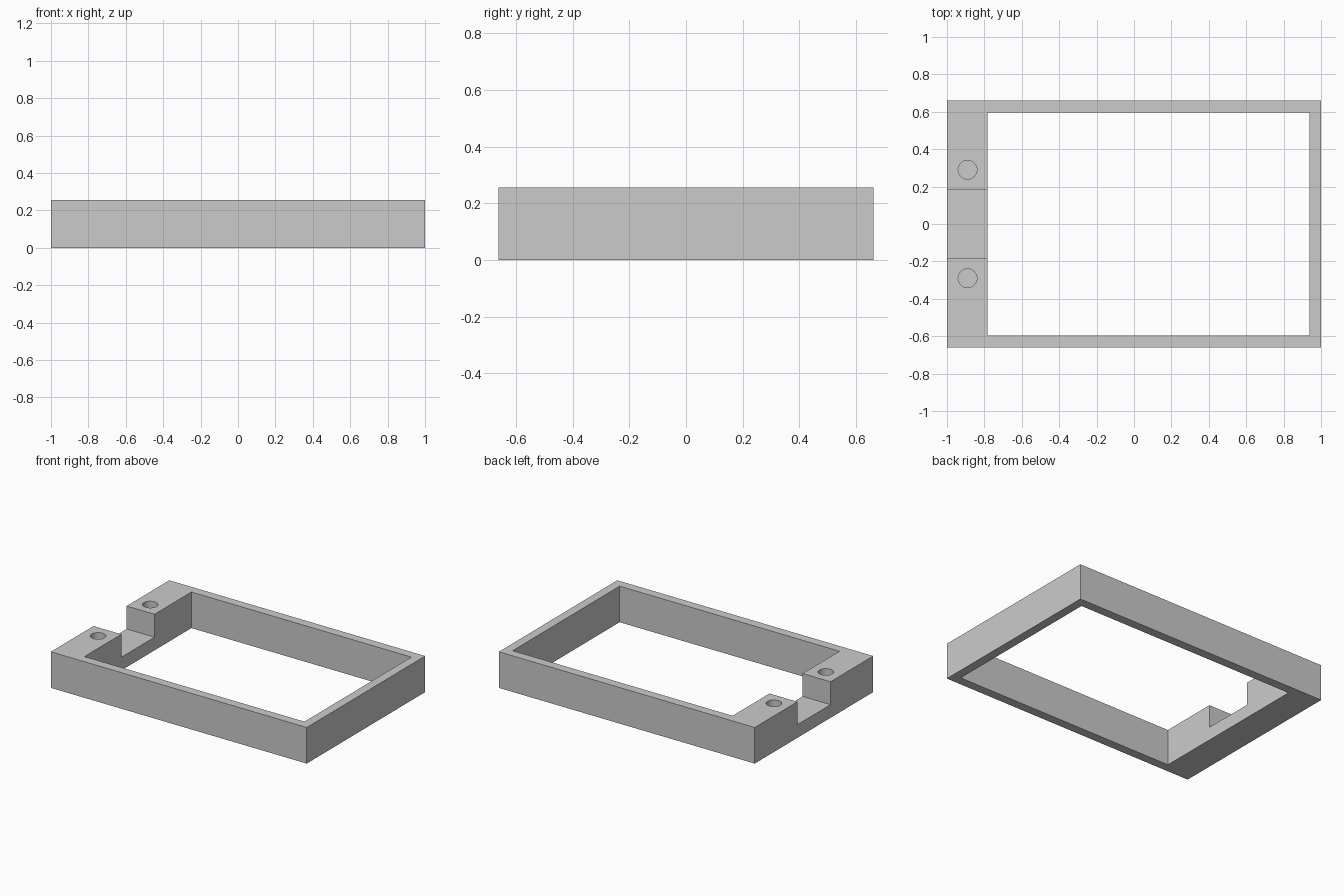
import bpy

cube = bpy.data.objects.get("Cube")
if cube:
    bpy.data.objects.remove(cube, do_unlink=True)

HEIGHT = 0.255
NOTCH_FLOOR = 0.093
HOLE_FLOOR = 0.093

grey = bpy.data.materials.new("plain_grey")
grey.use_nodes = True
colour = (0.6, 0.6, 0.6, 1)
grey.diffuse_color = colour
grey.node_tree.nodes["Principled BSDF"].inputs["Base Color"].default_value = colour


def box(name, low, high):
    """Box between two opposite corners."""
    centre = [(a + b) / 2 for a, b in zip(low, high)]
    bpy.ops.mesh.primitive_cube_add(size=1, location=centre)
    obj = bpy.context.object
    obj.name = name
    obj.scale = [b - a for a, b in zip(low, high)]
    bpy.ops.object.transform_apply(location=True, rotation=False, scale=True)
    obj.data.materials.append(grey)
    return obj


def cut(target, cutter):
    """Subtract a hidden cutter from the target."""
    cutter.hide_render = True
    mod = target.modifiers.new(cutter.name, "BOOLEAN")
    mod.operation = "DIFFERENCE"
    mod.solver = "EXACT"
    mod.object = cutter
    bpy.context.view_layer.objects.active = target
    bpy.ops.object.modifier_apply(modifier=mod.name)
    bpy.data.objects.remove(cutter, do_unlink=True)


# Rectangular frame with one wide side
frame = box("frame", (-1, -0.661, 0), (1, 0.661, HEIGHT))
cut(frame, box("opening_cutter", (-0.782, -0.597, -0.1), (0.937, 0.597, 0.5)))

# Notch across the wide side
cut(frame, box("notch_cutter", (-1.1, -0.185, NOTCH_FLOOR), (-0.7, 0.185, 0.5)))

# Blind screw holes either side of the notch
for side in (-1, 1):
    bpy.ops.mesh.primitive_cylinder_add(
        vertices=48, radius=0.05, depth=0.5,
        location=(-0.89, side * 0.29, HOLE_FLOOR + 0.25))
    hole = bpy.context.object
    hole.name = "hole_cutter"
    hole.data.materials.append(grey)
    cut(frame, hole)

# Smooth only the hole walls
bpy.ops.object.select_all(action="DESELECT")
frame.select_set(True)
bpy.context.view_layer.objects.active = frame
bpy.ops.object.shade_smooth_by_angle(angle=0.5)
